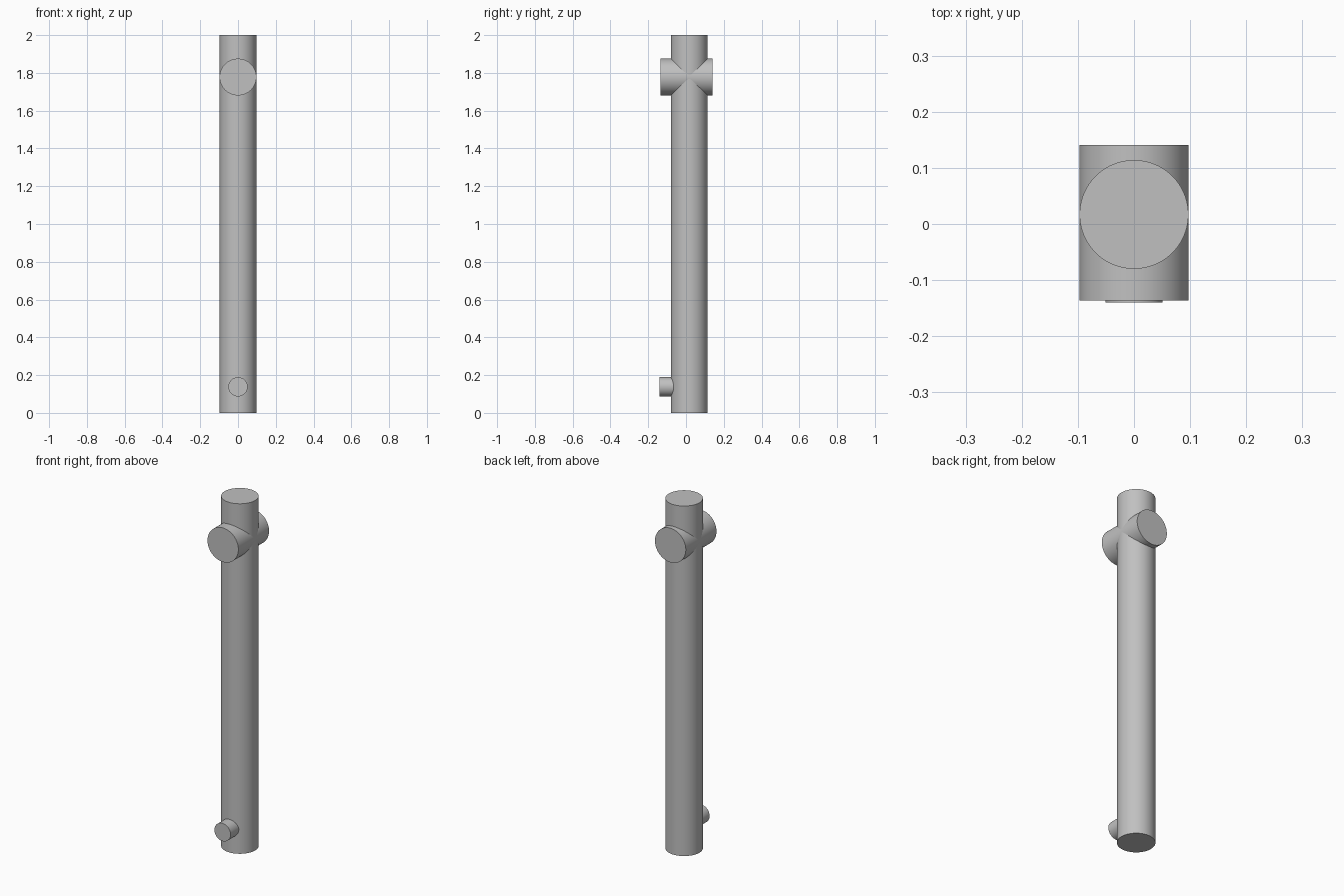
import bpy
from math import radians

cube = bpy.data.objects.get("Cube")
if cube:
    bpy.data.objects.remove(cube, do_unlink=True)

# Single plain grey for the whole pipe
grey = bpy.data.materials.new("pipe_grey")
grey.use_nodes = True
colour = (0.53, 0.53, 0.53, 1)
grey.diffuse_color = colour
grey.node_tree.nodes["Principled BSDF"].inputs["Base Color"].default_value = colour

AXIS_Y = 0.017  # depth of the upright pipe's axis


def pipe(name, radius, length, location, lying=False):
    """Closed smooth cylinder, upright or lying along y."""
    bpy.ops.mesh.primitive_cylinder_add(
        vertices=96, radius=radius, depth=length, location=location,
        rotation=(radians(90) if lying else 0, 0, 0))
    obj = bpy.context.object
    obj.name = name
    obj.data.materials.append(grey)
    bpy.ops.object.shade_smooth_by_angle(angle=radians(30))
    return obj


def lying_pipe(name, radius, front, back, height):
    return pipe(name, radius, back - front, (0, (front + back) / 2, height), True)


# Upright main pipe
pipe("main_pipe", 0.097, 2.0, (0, AXIS_Y, 1.0))

# Wide cross branch near the top, running front to back
lying_pipe("cross_branch", 0.0975, -0.136, 0.141, 1.778)

# Small outlet near the foot, front only
lying_pipe("lower_outlet", 0.051, -0.14, AXIS_Y, 0.138)
